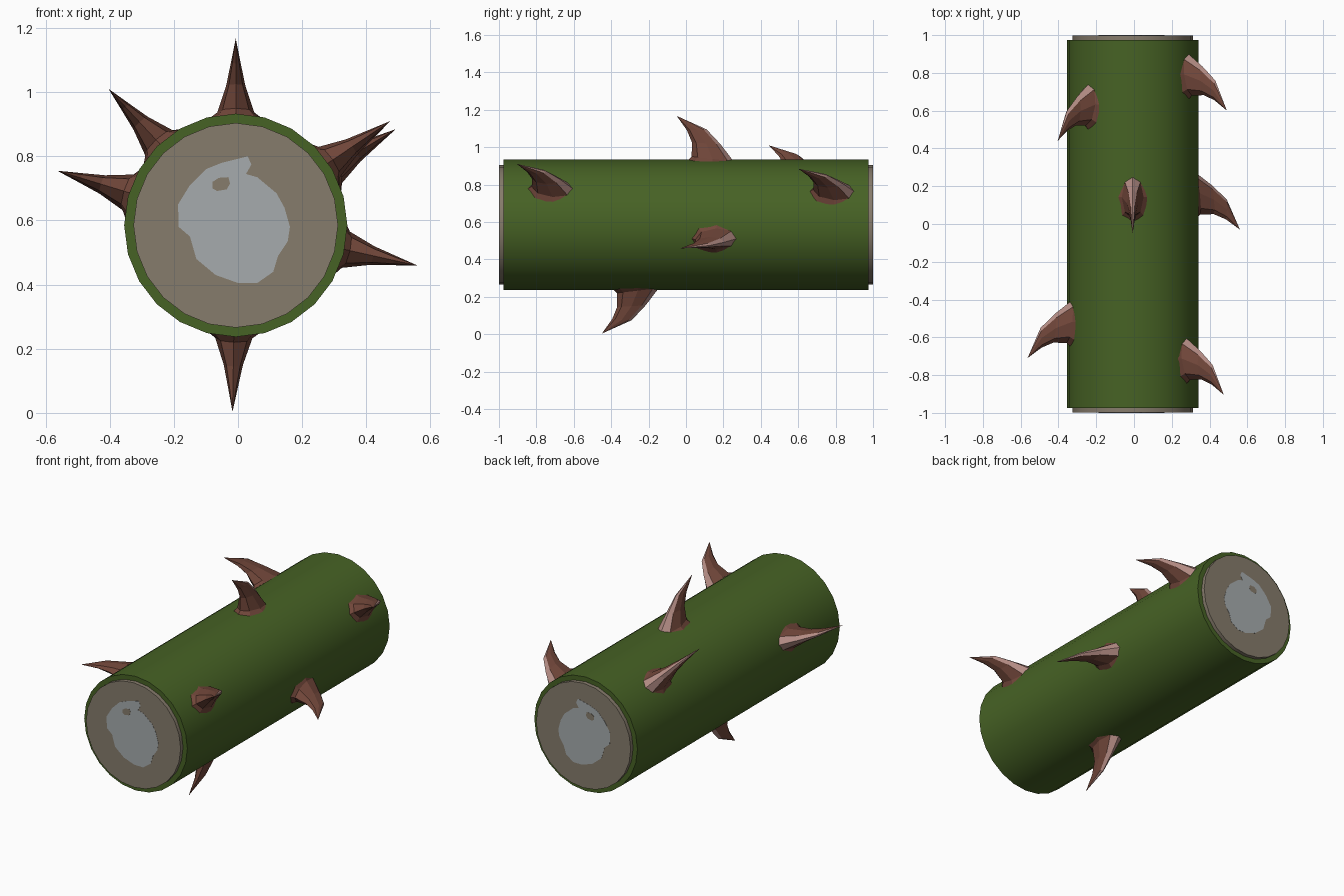
import bpy, bmesh, math
from mathutils import Matrix, Vector

if "Cube" in bpy.data.objects:
    bpy.data.objects.remove(bpy.data.objects["Cube"])

CX, CZ, R = -0.007, 0.585, 0.348      # log axis and bark radius


def material(name, rgb):
    m = bpy.data.materials.new(name)
    m.diffuse_color = (*rgb, 1)
    m.use_nodes = True
    m.node_tree.nodes["Principled BSDF"].inputs["Base Color"].default_value = m.diffuse_color
    return m


GREEN = material("bark green", (0.062, 0.122, 0.018))
WOOD = material("cut wood", (0.24, 0.20, 0.15))
GREY = material("pith grey", (0.38, 0.41, 0.42))
BROWN = material("thorn brown", (0.165, 0.062, 0.042))
PINK = material("thorn pink", (0.45, 0.26, 0.23))


def finish(bm, name, mats):
    bmesh.ops.recalc_face_normals(bm, faces=bm.faces)
    me = bpy.data.meshes.new(name)
    bm.to_mesh(me)
    bm.free()
    for m in mats:
        me.materials.append(m)
    ob = bpy.data.objects.new(name, me)
    bpy.context.collection.objects.link(ob)
    return ob


def log_part(name, radius, half, mat):
    """Cylinder lying along y with smooth sides and flat ends."""
    bpy.ops.mesh.primitive_cylinder_add(vertices=24, radius=radius, depth=2 * half,
                                        location=(CX, 0, CZ), rotation=(math.pi / 2, 0, 0))
    ob = bpy.context.object
    ob.name = name
    ob.data.materials.append(mat)
    bpy.ops.object.shade_smooth_by_angle(angle=math.radians(40))


def plate(name, pts, depth, side, mat):
    """Thin flat patch on an end of the log."""
    bm = bmesh.new()
    f = bm.faces.new([bm.verts.new((x, side * 0.998, z)) for x, z in pts])
    ext = bmesh.ops.extrude_face_region(bm, geom=[f])["geom"]
    for v in ext:
        if isinstance(v, bmesh.types.BMVert):
            v.co.y = side * depth
    finish(bm, name, [mat])


# Thorn rings: (front y, front height, back y, back height, half width),
# y measured from the tip, height from the log axis
RINGS = [(0.03, 0.315, 0.355, 0.315, 0.107),
         (0.08, 0.365, 0.305, 0.338, 0.058),
         (0.082, 0.44, 0.235, 0.43, 0.030),
         (0.055, 0.505, 0.160, 0.510, 0.015)]
SIDES = 8


def thorn(name, degrees, tip_y):
    bm = bmesh.new()
    loops = []
    for y0, h0, y1, h1, w in RINGS:
        loop = []
        for i in range(SIDES):
            a = 2 * math.pi * i / SIDES          # i = 0 is the back ridge
            t = 0.5 + 0.5 * math.cos(a)
            loop.append(bm.verts.new((w * math.sin(a), y0 + (y1 - y0) * t, h0 + (h1 - h0) * t)))
        loops.append(loop)
    tip = bm.verts.new((0, 0, 0.582))
    bm.faces.new(loops[0][::-1])
    for k in range(len(loops)):
        for i in range(SIDES):
            j = (i + 1) % SIDES
            if k + 1 < len(loops):
                f = bm.faces.new((loops[k][i], loops[k][j], loops[k + 1][j], loops[k + 1][i]))
            else:
                f = bm.faces.new((loops[k][i], loops[k][j], tip))
            f.material_index = 1 if i in (0, SIDES - 1) else 0   # pale back ridge
    turn = Matrix.Rotation(math.radians(90 - degrees), 4, 'Y')
    bm.transform(Matrix.Translation(Vector((CX, tip_y, CZ))) @ turn)
    finish(bm, name, [BROWN, PINK])


# Log: bark and the cut wood showing at both ends
log_part("bark", R, 0.975, GREEN)
log_part("wood_core", 0.319, 0.9985, WOOD)

# Grey pith patch with a small wood knot on each end
pith = [(0.03, 0.80), (0.042, 0.775), (0.025, 0.745), (0.06, 0.735), (0.12, 0.685),
        (0.145, 0.64), (0.162, 0.58), (0.155, 0.535), (0.125, 0.49), (0.11, 0.44),
        (0.06, 0.405), (0.0, 0.405), (-0.07, 0.43), (-0.13, 0.48), (-0.15, 0.55),
        (-0.185, 0.58), (-0.187, 0.65), (-0.15, 0.71), (-0.10, 0.76), (-0.05, 0.78)]
knot = [(-0.08, 0.70), (-0.065, 0.692), (-0.035, 0.697), (-0.025, 0.715),
        (-0.03, 0.735), (-0.06, 0.733), (-0.08, 0.72)]
for side, label in ((-1, "front"), (1, "back")):
    plate("pith_" + label, pith, 0.9995, side, GREY)
    plate("knot_" + label, knot, 1.0, side, WOOD)

# Thorns: angle around the log, y of the tip
for name, deg, y in (("top", 90, -0.05), ("upper_left", 133, 0.44), ("left", 163, -0.71),
                     ("right", -12.5, -0.03), ("upper_right_back", 31, 0.60),
                     ("upper_right_front", 34, -0.905), ("bottom", 269, -0.45)):
    thorn("thorn_" + name, deg, y)
